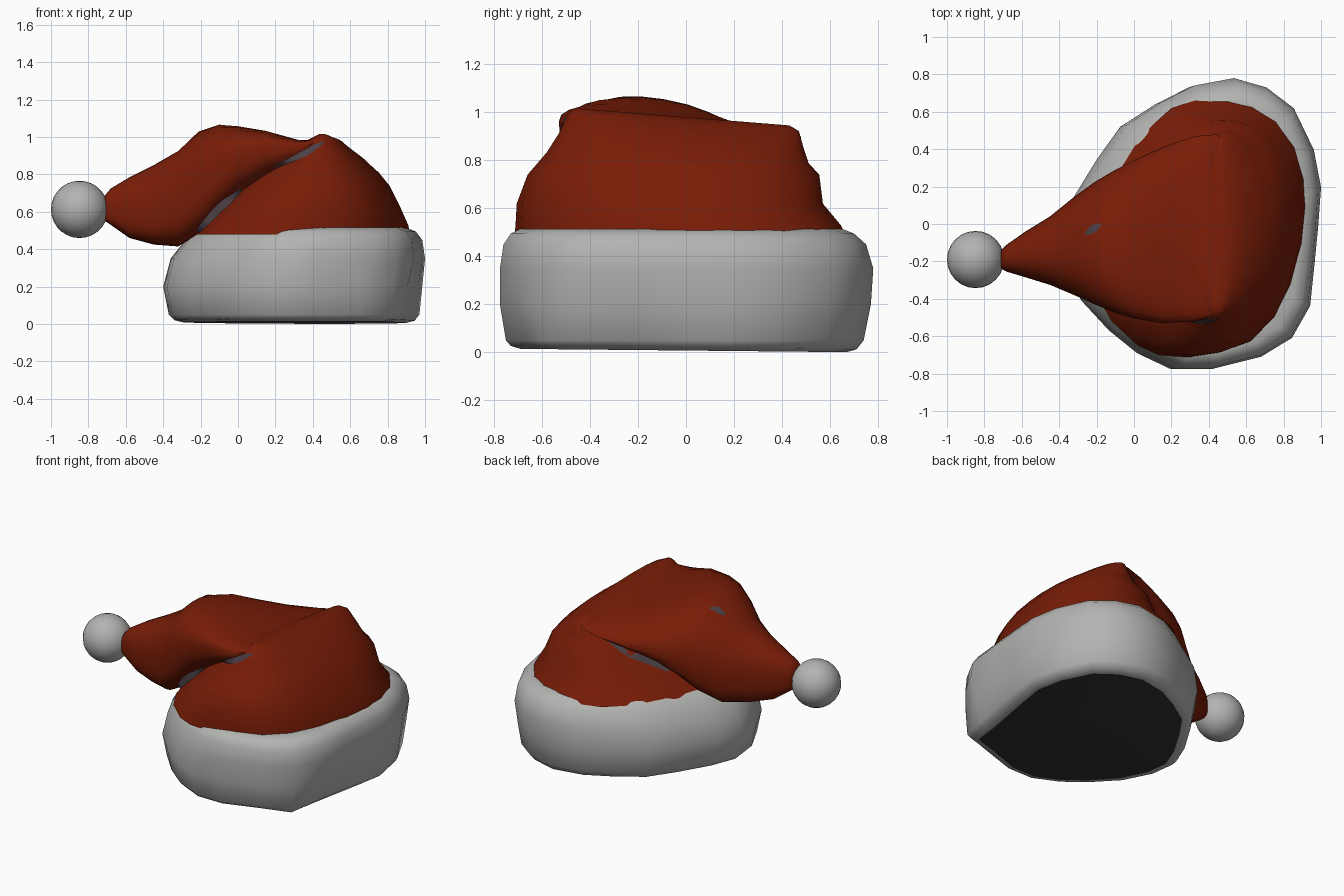
import bpy, bmesh, math
from math import sin, cos, pi
from mathutils import Vector
from mathutils.bvhtree import BVHTree

if "Cube" in bpy.data.objects:
    bpy.data.objects.remove(bpy.data.objects["Cube"])


def material(name, rgb):
    m = bpy.data.materials.new(name)
    m.diffuse_color = (*rgb, 1)
    m.use_nodes = True
    m.node_tree.nodes["Principled BSDF"].inputs["Base Color"].default_value = m.diffuse_color
    return m


WHITE = material("white fur", (0.45, 0.45, 0.44))
RED = material("red cloth", (0.19, 0.012, 0.002))
DARK = material("dark lining", (0.03, 0.03, 0.03))
GREY = material("grey crease", (0.07, 0.05, 0.06))

# Plan outlines of the brim and of the crown's foot, counter-clockwise
BRIM = [(1.0, 0.2), (0.96, 0.4), (0.85, 0.62), (0.7, 0.73), (0.52, 0.78),
        (0.3, 0.74), (0.12, 0.65), (-0.07, 0.53), (-0.2, 0.35), (-0.33, 0.14),
        (-0.4, -0.03), (-0.38, -0.2), (-0.28, -0.4), (-0.13, -0.56),
        (0.02, -0.68), (0.2, -0.765), (0.4, -0.765), (0.67, -0.7),
        (0.84, -0.6), (0.94, -0.43), (0.965, -0.2), (0.985, 0.0)]
CROWN = [(0.92, 0.1), (0.91, 0.25), (0.86, 0.42), (0.76, 0.56), (0.63, 0.64), (0.5, 0.67),
         (0.34, 0.665), (0.2, 0.62), (0.1, 0.53), (0, 0.42), (-0.11, 0.25), (-0.19, 0.08),
         (-0.22, -0.08), (-0.23, -0.22), (-0.2, -0.38), (-0.12, -0.52), (0.02, -0.65),
         (0.13, -0.7), (0.28, -0.715), (0.45, -0.69), (0.62, -0.63), (0.75, -0.5),
         (0.84, -0.32), (0.9, -0.1)]
# Inward pull next to the front right corner, which sharpens it low down
PULL = {17: (0, 0.03), 18: (0.02, -0.02), 19: (-0.06, 0), 20: (-0.04, 0), 21: (-0.02, 0)}


def plan_ring(outline, z, x0, x1, y0, y1, tilt=0.0, corner=0.0):
    """Outline fitted to a box, with z falling towards +y."""
    xs, ys = [p[0] for p in outline], [p[1] for p in outline]
    ring = []
    for i, (px, py) in enumerate(outline):
        dx, dy = PULL.get(i, (0, 0))
        y = y0 + (py - min(ys)) / (max(ys) - min(ys)) * (y1 - y0) + dy * corner
        x = x0 + (px - min(xs)) / (max(xs) - min(xs)) * (x1 - x0) + dx * corner
        ring.append((x, y, z - tilt * y))
    return ring


def tail_ring(x, y0, y1, z0, z1, shear, n=28):
    """Section across the tail: boxy underneath, top falling towards +y."""
    ring = []
    for i in range(n):
        a = 2 * pi * i / n
        e = 0.9 if sin(a) > 0 else 0.62
        c = math.copysign(abs(cos(a)) ** e, cos(a))
        s = math.copysign(abs(sin(a)) ** e, sin(a))
        dy = c * (y1 - y0) / 2
        drop = shear * dy * (1 if s > -0.01 else 1 + s)
        ring.append((x, (y0 + y1) / 2 + dy, (z0 + z1) / 2 + s * (z1 - z0) / 2 - drop))
    return ring


def make_object(name, bm, mats):
    me = bpy.data.meshes.new(name)
    bm.to_mesh(me)
    bm.free()
    for m in mats:
        me.materials.append(m)
    ob = bpy.data.objects.new(name, me)
    bpy.context.collection.objects.link(ob)
    return ob


def loft(name, rings, mats, start_mat=0, cap_end=True):
    bm = bmesh.new()
    rows = [[bm.verts.new(p) for p in r] for r in rings]
    n = len(rows[0])
    for a, b in zip(rows, rows[1:]):
        for i in range(n):
            bm.faces.new((a[i], a[(i + 1) % n], b[(i + 1) % n], b[i]))
    bm.faces.new(rows[0][::-1]).material_index = start_mat
    if cap_end:
        bm.faces.new(rows[-1])
    bmesh.ops.recalc_face_normals(bm, faces=bm.faces)
    return make_object(name, bm, mats)


def smooth(ob):
    bpy.ops.object.select_all(action='DESELECT')
    ob.select_set(True)
    bpy.context.view_layer.objects.active = ob
    bpy.ops.object.shade_smooth_by_angle(angle=math.radians(50))


# Fur brim, with a dark lining closing the underside
smooth(loft("fur_brim", [plan_ring(BRIM, *r) for r in [
    (0.008, -0.29, 0.90, -0.69, 0.67, 0.01, 0.8),
    (0.02, -0.34, 0.945, -0.73, 0.71, 0.01, 0.8),
    (0.05, -0.37, 0.97, -0.75, 0.74, 0, 0.7),
    (0.20, -0.40, 0.985, -0.775, 0.77, 0, 0.35),
    (0.35, -0.36, 1.00, -0.775, 0.78, 0, 0),
    (0.45, -0.28, 0.985, -0.76, 0.75, 0, 0),
    (0.495, -0.23, 0.95, -0.73, 0.70, 0, 0),
    (0.515, -0.17, 0.90, -0.69, 0.65, 0, 0),
    (0.51, -0.08, 0.82, -0.62, 0.57, 0, 0)]], [WHITE, DARK], 1, False))

# Cloth crown rising to a wide ridge
crown = loft("cloth_crown", [plan_ring(CROWN, *r) for r in [
    (0.48, -0.23, 0.92, -0.715, 0.67, 0),
    (0.53, -0.19, 0.91, -0.71, 0.645, 0),
    (0.62, -0.10, 0.87, -0.705, 0.57, 0),
    (0.74, 0.03, 0.81, -0.66, 0.555, 0),
    (0.81, 0.12, 0.755, -0.58, 0.51, 0.04),
    (0.88, 0.22, 0.68, -0.53, 0.49, 0.06),
    (0.96, 0.36, 0.57, -0.49, 0.47, 0.08),
    (0.98, 0.41, 0.50, -0.46, 0.43, 0.08)]], [RED])

# Folded tail flopping over to the left, merged with the crown
tail = loft("folded_tail", [tail_ring(*r) for r in [
    (0.53, -0.38, 0.36, 0.91, 0.955, 0.08),
    (0.45, -0.48, 0.48, 0.90, 0.97, 0.08),
    (0.33, -0.52, 0.47, 0.85, 0.965, 0.09),
    (0.15, -0.53, 0.41, 0.77, 1.01, 0.15),
    (0.00, -0.505, 0.34, 0.68, 1.04, 0.17),
    (-0.10, -0.475, 0.29, 0.59, 1.055, 0.17),
    (-0.21, -0.43, 0.225, 0.48, 1.025, 0.13),
    (-0.32, -0.38, 0.145, 0.415, 0.925, 0.08),
    (-0.45, -0.325, 0.04, 0.425, 0.85, 0.03),
    (-0.58, -0.285, -0.04, 0.46, 0.785, 0),
    (-0.68, -0.255, -0.11, 0.53, 0.725, 0),
    (-0.71, -0.24, -0.14, 0.55, 0.69, 0)]], [RED])
union = crown.modifiers.new("merge", 'BOOLEAN')
union.operation, union.solver, union.object = 'UNION', 'EXACT', tail
bpy.context.view_layer.objects.active = crown
bpy.ops.object.modifier_apply(modifier="merge")
bpy.data.objects.remove(tail)
bm = bmesh.new()
bm.from_mesh(crown.data)
hidden = [f for f in bm.faces if f.calc_area() > 0.5 and f.normal.z < -0.9]
bmesh.ops.delete(bm, geom=hidden, context='FACES')
surface = BVHTree.FromBMesh(bm)
bm.to_mesh(crown.data)
bm.free()
smooth(crown)


def crease(name, path, view, width, steps=8):
    """Thin strip laid on the cloth along a path, projected along a view axis."""
    view = Vector(view)
    bm = bmesh.new()
    pts = [Vector(a).lerp(Vector(b), k / steps)
           for a, b in zip(path, path[1:]) for k in range(steps)] + [Vector(path[-1])]
    side = (pts[-1] - pts[0]).cross(view).normalized() * width / 2
    last = None
    for i, p in enumerate(pts):
        taper = 0.3 + 0.7 * sin(pi * i / (len(pts) - 1))
        hits = [surface.ray_cast(p + side * s * taper - view * 3, view)[0] for s in (-1, 1)]
        row = None
        if None not in hits and (hits[0] - hits[1]).length < 0.2:
            row = [bm.verts.new(q - view * 0.006) for q in hits]
            if last and (last[0].co - row[0].co).length < 0.15:
                bm.faces.new((last[0], last[1], row[1], row[0]))
        last = row
    bm.normal_update()
    for f in bm.faces:
        if f.normal.dot(view) > 0:
            f.normal_flip()
    make_object(name, bm, [GREY])


# Grey creases under the fold and a small one on the tail
crease("front_crease_upper", [(0.46, 0, 0.975), (0.36, 0, 0.915), (0.2, 0, 0.84)], (0, 1, 0), 0.035)
crease("front_crease_lower", [(0.02, 0, 0.72), (-0.1, 0, 0.62), (-0.25, 0, 0.46)], (0, 1, 0), 0.045)
crease("back_crease", [(0.38, 0, 0.87), (0.2, 0, 0.76), (0.0, 0, 0.62)], (0, -1, 0), 0.04)
crease("tail_crease", [(-0.26, -0.055, 0), (-0.18, 0.0, 0)], (0, 0, -1), 0.04)

# Pompom
bpy.ops.mesh.primitive_uv_sphere_add(segments=24, ring_count=14, radius=0.153,
                                     location=(-0.847, -0.19, 0.613))
pom = bpy.context.object
pom.name = "pompom"
pom.data.materials.append(WHITE)
smooth(pom)
